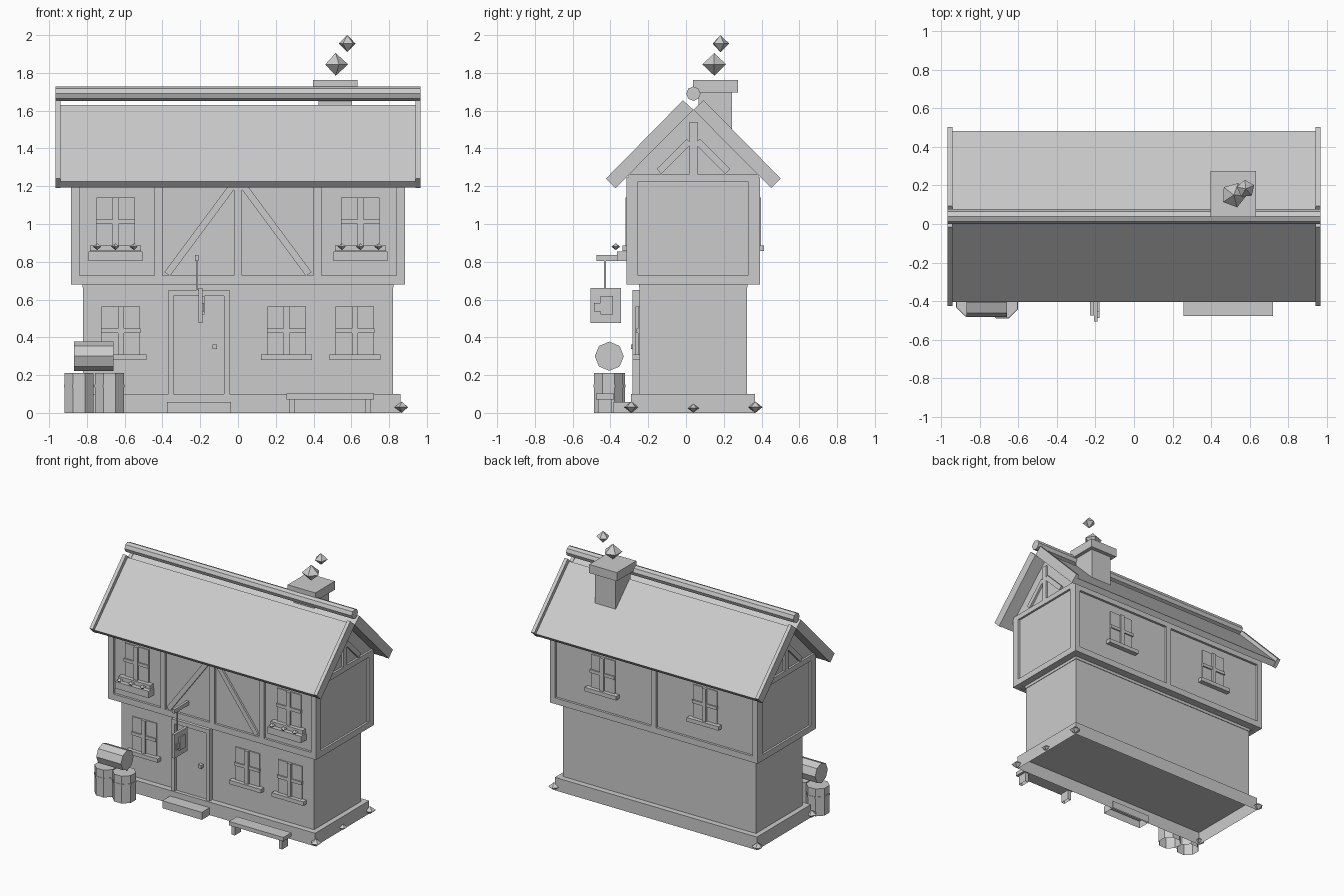
import bpy, bmesh, math
from mathutils import Vector, Matrix

if "Cube" in bpy.data.objects:
    bpy.data.objects.remove(bpy.data.objects["Cube"])

GREY = (0.6, 0.6, 0.6, 1)
mat = bpy.data.materials.new("plain grey")
mat.use_nodes = True
mat.diffuse_color = GREY
mat.node_tree.nodes["Principled BSDF"].inputs["Base Color"].default_value = GREY
MID = 0.039  # depth of the ridge line


def finish(name, bm):
    """Make the object; parts standing on the ground are open underneath."""
    bmesh.ops.recalc_face_normals(bm, faces=bm.faces)
    ground = [f for f in bm.faces if all(abs(v.co.z) < 0.001 for v in f.verts)]
    bmesh.ops.delete(bm, geom=ground, context="FACES")
    mesh = bpy.data.meshes.new(name)
    bm.to_mesh(mesh)
    bm.free()
    mesh.materials.append(mat)
    ob = bpy.data.objects.new(name, mesh)
    bpy.context.scene.collection.objects.link(ob)
    return ob


def box(name, x, y, z):
    bm = bmesh.new()
    bmesh.ops.create_cube(bm, size=1)
    for v in bm.verts:
        for i, (a, b) in enumerate((x, y, z)):
            v.co[i] = (a + b) / 2 + v.co[i] * (b - a)
    return finish(name, bm)


def prism(name, pts, axis, a, b):
    """Extrude an outline along x (points are y, z) or along y (points are x, z)."""
    bm = bmesh.new()
    place = (lambda p: (a, p[0], p[1])) if axis == "x" else (lambda p: (p[0], a, p[1]))
    face = bm.faces.new([bm.verts.new(place(p)) for p in pts])
    ext = bmesh.ops.extrude_face_region(bm, geom=[face])["geom"]
    shift = Vector((b - a, 0, 0)) if axis == "x" else Vector((0, b - a, 0))
    bmesh.ops.translate(bm, vec=shift, verts=[v for v in ext if isinstance(v, bmesh.types.BMVert)])
    return finish(name, bm)


def beam(name, p, q, width, axis, a, b):
    p, q = Vector(p), Vector(q)
    d = (q - p).normalized()
    n = Vector((-d.y, d.x)) * width / 2
    return prism(name, [p + n, q + n, q - n, p - n], axis, a, b)


def cylinder(name, centre, r, length, axis="Z", sides=8, turn=0.0):
    bm = bmesh.new()
    bmesh.ops.create_cone(bm, cap_ends=True, segments=sides, radius1=r, radius2=r, depth=length)
    bm.transform(Matrix.Rotation(turn, 4, "Z"))
    if axis == "X":
        bm.transform(Matrix.Rotation(math.pi / 2, 4, "Y"))
    bm.transform(Matrix.Translation(centre))
    return finish(name, bm)


def gem(name, centre, r, h, turn=0.3):
    """Five-sided double pyramid."""
    bm = bmesh.new()
    bmesh.ops.create_uvsphere(bm, u_segments=5, v_segments=2, radius=1)
    bm.transform(Matrix.Translation(centre) @ Matrix.Rotation(turn, 4, "Z")
                 @ Matrix.Diagonal((r, r, h, 1)))
    return finish(name, bm)


# Walls
box("stone_base", (-0.859, 0.859), (-0.29, 0.366), (0, 0.1))
box("ground_floor", (-0.82, 0.82), (-0.245, 0.322), (0.1, 0.68))
box("floor_joist", (-0.824, 0.824), (-0.25, 0.326), (0.663, 0.69))
prism("upper_floor", [(-0.297, 0.685), (0.375, 0.685), (0.375, 1.27),
                      (MID, 1.606), (-0.297, 1.27)], "x", -0.868, 0.868)

# Timber frame: front and back
for side, (y0, y1), posts in (("front", (-0.315, -0.29), (-0.42, 0, 0.42)),
                              ("back", (0.367, 0.393), (0,))):
    box(side + "_sill_beam", (-0.884, 0.884), (y0, y1), (0.68, 0.727))
    box(side + "_top_beam", (-0.884, 0.884), (y0, y1), (1.2, 1.245))
    for x in posts:
        box(side + "_post", (x - 0.021, x + 0.021), (y0, y1), (0.727, 1.2))
for s in (-1, 1):
    beam("front_brace", (0.375 * s, 0.735), (0.03 * s, 1.2), 0.036, "y", -0.312, -0.29)

# Timber frame: corners and gables
for s in (-1, 1):
    inner, outer = 0.85 * s, 0.884 * s
    xs = (min(inner, outer), max(inner, outer))
    post = (min(0.84 * s, outer), max(0.84 * s, outer))
    box("corner_post", post, (-0.315, -0.255), (0.68, 1.245))
    box("corner_post", post, (0.328, 0.393), (0.68, 1.245))
    box("gable_sill_beam", xs, (-0.305, 0.38), (0.68, 0.727))
    box("gable_tie_beam", xs, (-0.305, 0.383), (1.225, 1.265))
    box("king_post", xs, (MID - 0.021, MID + 0.021), (1.265, 1.54))
    for t in (-1, 1):
        beam("gable_brace", (MID + 0.182 * t, 1.278), (MID + 0.022 * t, 1.438),
             0.036, "x", *xs)

# Roof slabs, edge boards and ridge
for t in (-1, 1):
    slab = [(0.442, 1.225), (0.037, 1.63), (0, 1.605), (0.412, 1.193)]
    board = [(0.463, 1.24), (0.055, 1.655), (0, 1.605), (0.412, 1.19)]
    prism("roof_slab", [(MID + t * y, z) for y, z in slab], "x", -0.945, 0.945)
    for a, b in ((-0.967, -0.94), (0.94, 0.967)):
        prism("roof_edge_board", [(MID + t * y, z) for y, z in board], "x", a, b)
cylinder("ridge_log", (0, MID, 1.69), 0.038, 1.934, "X")

# Chimney and smoke
box("chimney_stack", (0.427, 0.604), (0.067, 0.244), (1.35, 1.7))
box("chimney_cap", (0.397, 0.632), (0.037, 0.274), (1.697, 1.763))
gem("smoke_puff_large", (0.517, 0.15, 1.845), 0.066, 0.06, 0.9)
gem("smoke_puff_small", (0.579, 0.182, 1.955), 0.047, 0.045, 0.1)


def window(x, z, wall, out):
    """Window standing on a wall; out is the direction it faces along y."""
    def part(name, dx, depth, z0, z1):
        ends = sorted((wall - 0.01 * out, wall + depth * out))
        box(name, (x + dx[0], x + dx[1]), ends, (z + z0, z + z1))
    part("window_glass", (-0.102, 0.102), 0.008, -0.127, 0.127)
    part("window_mullion", (-0.016, 0.016), 0.022, -0.127, 0.127)
    part("window_crossbar", (-0.104, 0.104), 0.018, -0.012, 0.012)
    part("window_sill", (-0.135, 0.135), 0.038, -0.155, -0.125)


for x in (-0.62, 0.257, 0.619):
    window(x, 0.435, -0.245, -1)
for x in (-0.43, 0.44):
    window(x, 1.012, 0.375, 1)
for x in (-0.648, 0.648):
    window(x, 1.012, -0.297, -1)
    box("flower_box", (x - 0.143, x + 0.143), (-0.365, -0.3), (0.803, 0.855))
    for dx in (-0.097, 0, 0.097):
        gem("flower", (x + dx, -0.372, 0.88), 0.024, 0.018)

# Door and step
box("door", (-0.343, -0.068), (-0.262, -0.24), (0.1, 0.62))
box("door_lintel", (-0.369, -0.046), (-0.283, -0.24), (0.618, 0.65))
for x in (-0.369, -0.074):
    box("door_jamb", (x, x + 0.028), (-0.283, -0.24), (0.1, 0.62))
box("door_knob", (-0.136, -0.11), (-0.292, -0.26), (0.337, 0.363))
box("door_step", (-0.375, -0.038), (-0.385, -0.28), (0, 0.057))

# Hanging sign with a mug shape
box("sign_arm", (-0.228, -0.208), (-0.475, -0.3), (0.805, 0.835))
box("sign_hanger", (-0.221, -0.212), (-0.433, -0.424), (0.65, 0.81))
box("sign_board", (-0.208, -0.188), (-0.505, -0.343), (0.477, 0.66))
box("sign_mug", (-0.19, -0.178), (-0.453, -0.386), (0.52, 0.62))
box("sign_mug_handle", (-0.19, -0.18), (-0.486, -0.453), (0.538, 0.582))

# Barrels
for x, y in ((-0.842, -0.4), (-0.681, -0.41)):
    cylinder("barrel", (x, y, 0.105), 0.083, 0.21, turn=math.pi / 8)
    cylinder("barrel_hoop", (x, y, 0.142), 0.086, 0.014, turn=math.pi / 8)
cylinder("lying_barrel", (-0.763, -0.406, 0.3), 0.077, 0.21, "X")

# Bench
box("bench_seat", (0.257, 0.72), (-0.477, -0.38), (0.072, 0.102))
for x in (0.27, 0.673):
    box("bench_leg", (x, x + 0.028), (-0.465, -0.392), (0, 0.075))

# Stones around the base
for x in (-0.865, 0.867):
    for y in (-0.29, 0.367):
        gem("corner_stone", (x, y, 0.03), 0.04, 0.03)
gem("side_stone", (0.867, MID, 0.025), 0.032, 0.022)
